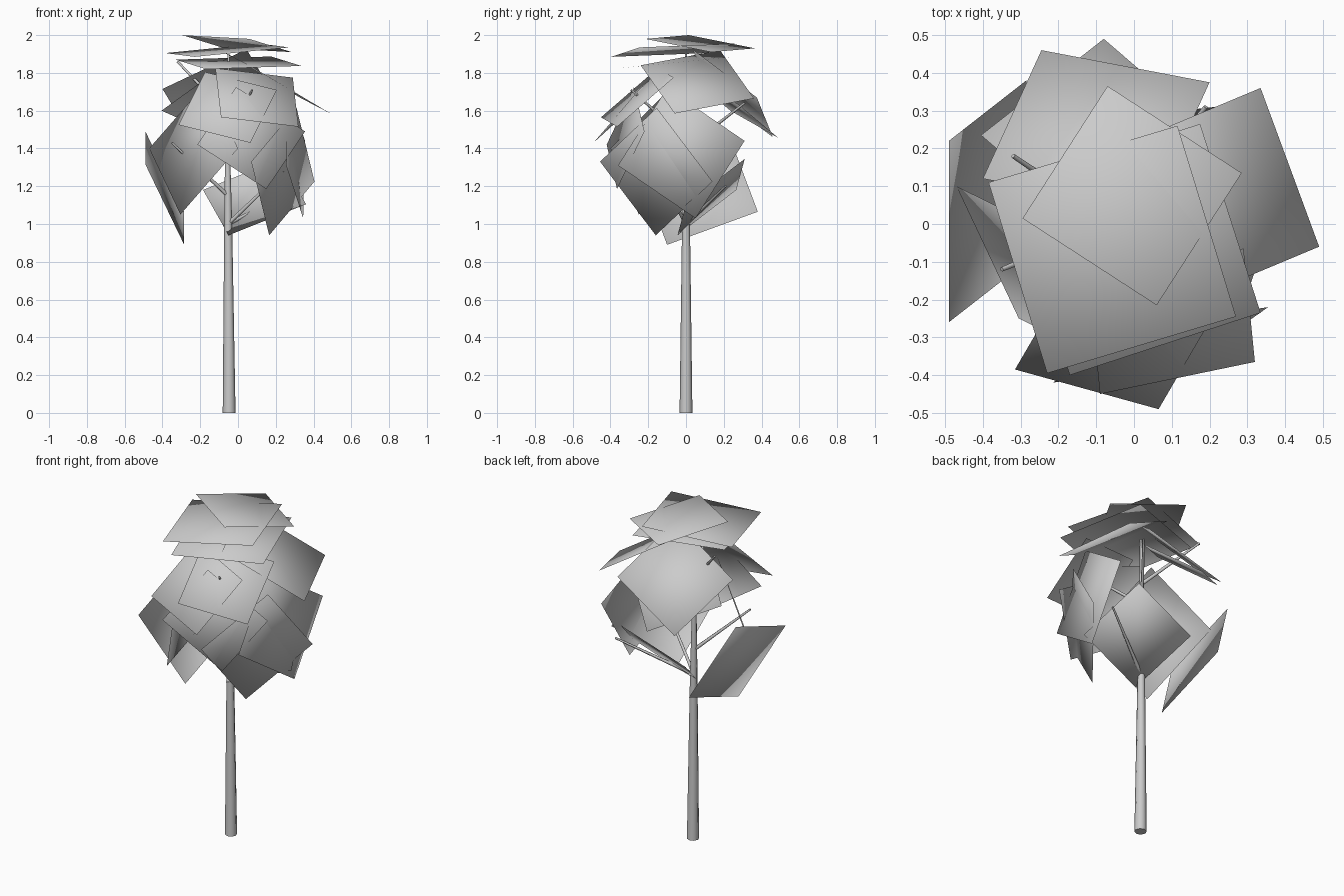
import bpy, bmesh
from mathutils import Vector

if "Cube" in bpy.data.objects:
    bpy.data.objects.remove(bpy.data.objects["Cube"])

grey = bpy.data.materials.new("plain grey")
grey.diffuse_color = (0.6, 0.6, 0.6, 1)
grey.use_nodes = True
grey.node_tree.nodes["Principled BSDF"].inputs["Base Color"].default_value = grey.diffuse_color
CROWN = Vector((-0.03, 0.0, 1.42))


def add_object(name, verts, faces):
    mesh = bpy.data.meshes.new(name)
    mesh.from_pydata(verts, [], faces)
    mesh.materials.append(grey)
    obj = bpy.data.objects.new(name, mesh)
    bpy.context.collection.objects.link(obj)
    return obj


def tube(name, points, sides):
    """Tapered limb through (x, y, z, radius) points."""
    curve = bpy.data.curves.new(name, 'CURVE')
    curve.dimensions = '3D'
    curve.bevel_depth = 1.0
    curve.bevel_resolution = (sides - 4) // 2
    curve.use_fill_caps = True
    spline = curve.splines.new('POLY')
    spline.points.add(len(points) - 1)
    for p, (x, y, z, r) in zip(spline.points, points):
        p.co = (x, y, z, 1)
        p.radius = r
    temp = bpy.data.objects.new(name, curve)
    bpy.context.collection.objects.link(temp)
    mesh = bpy.data.meshes.new_from_object(temp.evaluated_get(bpy.context.evaluated_depsgraph_get()))
    bpy.data.objects.remove(temp)
    mesh.materials.clear()
    mesh.materials.append(grey)
    obj = bpy.data.objects.new(name, mesh)
    bpy.context.collection.objects.link(obj)
    bpy.ops.object.select_all(action='DESELECT')
    obj.select_set(True)
    bpy.context.view_layer.objects.active = obj
    bpy.ops.object.shade_smooth_by_angle(angle=1.1)


def leaf_card(name, a, b, c):
    """Square foliage card from three corners, shaded as part of a round crown."""
    a, b, c = Vector(a), Vector(b), Vector(c)
    corners = [a, b, c, a + c - b]
    if (b - a).cross(c - b).dot((a + c) / 2 - CROWN) < 0:
        corners.reverse()
    obj = add_object(name, corners, [(0, 1, 2, 3)])
    obj.data.shade_smooth()
    obj.data.normals_split_custom_set_from_vertices([(v - CROWN).normalized() for v in corners])


# Trunk, leaning very slightly and thinning into the crown
tube("trunk", [(-0.047, 0, 0, 0.034), (-0.052, 0, 1.0, 0.021),
               (-0.055, 0, 1.35, 0.014), (-0.05, 0, 1.9, 0.006)], 8)

# Branches: height on the trunk, then the tip
branches = {
    "back_left_branch": (1.58, (-0.32, 0.18, 1.86)),
    "front_left_branch": (1.15, (-0.35, -0.12, 1.43)),
    "front_branch": (1.45, (0.075, -0.29, 1.71)),
    "back_right_branch": (1.4, (0.19, 0.31, 1.64)),
    "right_branch": (1.0, (0.24, -0.15, 1.28)),
    "low_right_branch": (1.0, (0.33, 0.21, 1.2)),
}
for name, (height, tip) in branches.items():
    tube(name, [(-0.053, 0, height, 0.011), (*tip, 0.006)], 6)

# Foliage cards: three neighbouring corners
cards = {
    "top_leaf_upper": ((-0.295, 0.015, 2.0), (0.06, -0.215, 1.98), (0.285, 0.135, 1.91)),
    "top_leaf_middle": ((-0.385, 0.11, 1.905), (-0.23, -0.395, 1.885), (0.27, -0.245, 1.935)),
    "top_leaf_lower": ((-0.33, 0.1, 1.87), (-0.17, -0.4, 1.82), (0.335, -0.235, 1.837)),
    "front_leaf_left": ((-0.315, -0.385, 1.525), (0.065, -0.49, 1.43), (0.205, -0.25, 1.71)),
    "front_leaf_right": ((-0.09, -0.45, 1.565), (0.32, -0.365, 1.515), (0.29, -0.065, 1.775)),
    "front_leaf_low": ((-0.215, -0.42, 1.42), (0.15, -0.365, 1.185), (0.355, -0.22, 1.49)),
    "front_left_leaf": ((-0.47, 0.1, 1.4), (-0.305, -0.25, 1.05), (0.0, -0.4, 1.4)),
    "left_leaf": ((-0.285, -0.1, 0.89), (-0.49, -0.26, 1.315), (-0.49, 0.22, 1.49)),
    "back_leaf_low": ((-0.185, 0.266, 1.18), (-0.05, -0.045, 0.94), (0.36, 0.0, 1.105)),
    "right_leaf_low": ((0.07, -0.455, 1.33), (0.165, -0.16, 0.94), (0.405, 0.14, 1.225)),
    "right_leaf_middle": ((0.345, 0.05, 1.03), (0.355, 0.31, 1.44), (0.265, -0.1, 1.72)),
    "right_leaf_high": ((0.335, 0.36, 1.665), (0.49, -0.06, 1.585), (0.06, -0.24, 1.84)),
    "back_leaf_upper": ((0.2, 0.375, 1.67), (-0.245, 0.46, 1.46), (-0.4, 0.12, 1.715)),
    "back_leaf_under": ((-0.405, 0.235, 1.6), (-0.08, 0.49, 1.455), (0.17, 0.275, 1.635)),
}
for name, (a, b, c) in cards.items():
    leaf_card(name, a, b, c)
